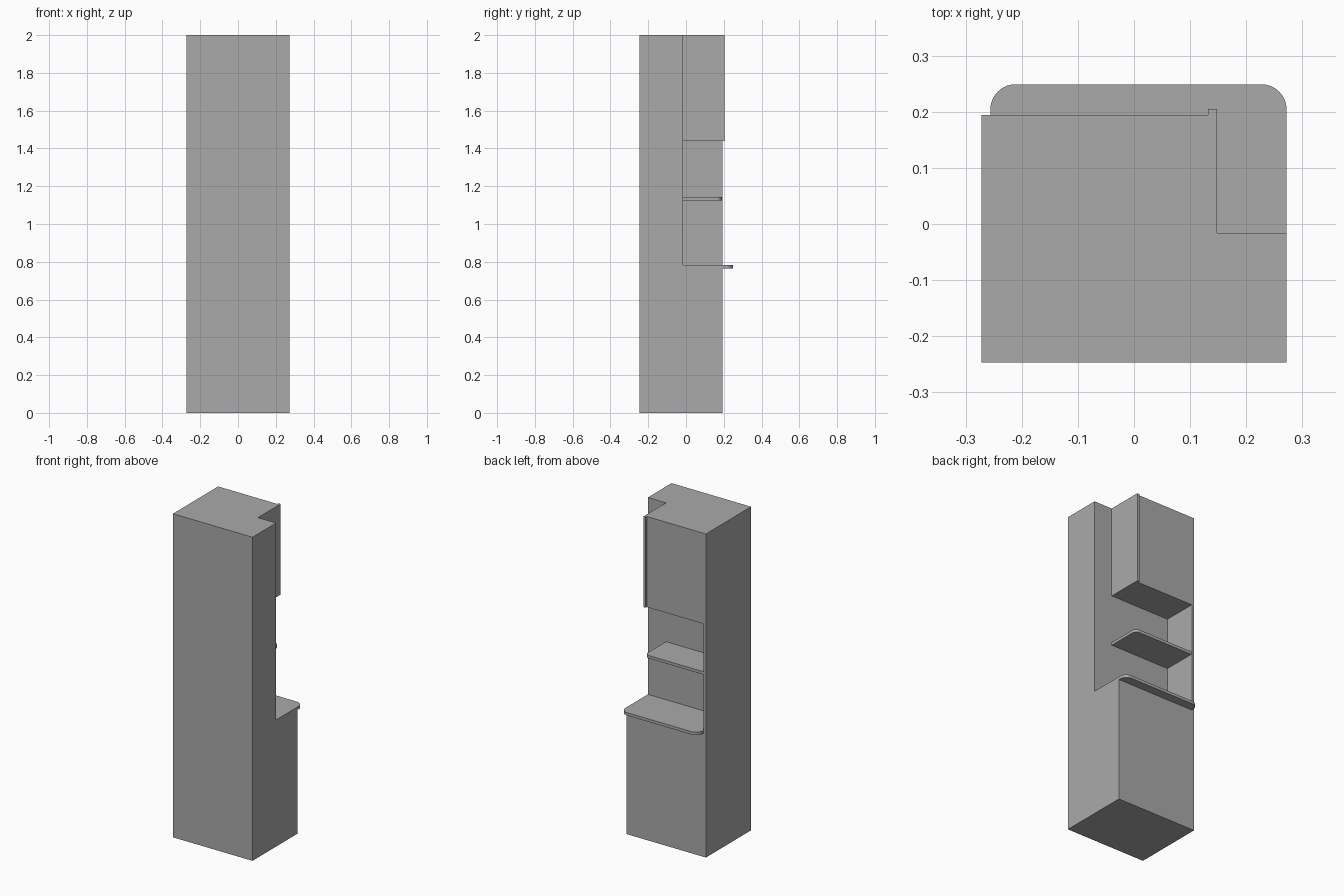
import bpy, bmesh, math

if "Cube" in bpy.data.objects:
    bpy.data.objects.remove(bpy.data.objects["Cube"], do_unlink=True)

# Single painted finish
grey = bpy.data.materials.new("plain_grey")
grey.use_nodes = True
colour = (0.4, 0.4, 0.4, 1)
grey.diffuse_color = colour
grey.node_tree.nodes["Principled BSDF"].inputs["Base Color"].default_value = colour

# Shared levels
LEFT, RIGHT = -0.272, 0.272
FRONT, RECESS, BACK = -0.247, -0.016, 0.194
INNER = -0.256       # inside of the full-height side panel
CAB_SIDE = 0.148     # free end of the wall cabinet and shelf
COUNTER, CAB_BASE, TOP = 0.783, 1.44, 2.0


def slab(name, x, y, z, round_min=0, round_max=0, steps=10):
    """Extruded rectangle with optional rounded back corners."""
    pts = [(x[0], y[0]), (x[1], y[0])]
    for cx, sx, r, start in ((x[1], -1, round_max, 0), (x[0], 1, round_min, 90)):
        if r:
            for i in range(steps + 1):
                a = math.radians(start + 90 * i / steps)
                pts.append((cx + sx * r + r * math.cos(a), y[1] - r + r * math.sin(a)))
        else:
            pts.append((cx, y[1]))
    bm = bmesh.new()
    face = bm.faces.new([bm.verts.new((px, py, z[0])) for px, py in pts])
    new = bmesh.ops.extrude_face_region(bm, geom=[face])["geom"]
    bmesh.ops.translate(bm, vec=(0, 0, z[1] - z[0]),
                        verts=[g for g in new if isinstance(g, bmesh.types.BMVert)])
    bmesh.ops.recalc_face_normals(bm, faces=bm.faces)
    mesh = bpy.data.meshes.new(name)
    bm.to_mesh(mesh)
    bm.free()
    mesh.materials.append(grey)
    obj = bpy.data.objects.new(name, mesh)
    bpy.context.collection.objects.link(obj)
    return obj


def combine(target, other, operation):
    """Apply a boolean and discard the helper."""
    mod = target.modifiers.new(operation, 'BOOLEAN')
    mod.operation, mod.object, mod.solver = operation, other, 'EXACT'
    bpy.context.view_layer.objects.active = target
    bpy.ops.object.modifier_apply(modifier=mod.name)
    bpy.data.objects.remove(other, do_unlink=True)


# Tall cabinet body, with the open niche and upper corner cut away
body = slab("cabinet_body", (LEFT, RIGHT), (FRONT, BACK), (0, TOP))
combine(body, slab("niche_cutter", (INNER, 0.5), (RECESS, 0.5), (COUNTER, CAB_BASE)), 'DIFFERENCE')
combine(body, slab("corner_cutter", (CAB_SIDE, 0.5), (RECESS, 0.5), (1.3, 2.2)), 'DIFFERENCE')

# Overhanging worktop edge with rounded corners
combine(body, slab("worktop", (INNER, RIGHT), (0.1, 0.249), (0.765, COUNTER), 0.045, 0.045), 'UNION')

# Projecting edge of the wall cabinet's end panel
combine(body, slab("end_panel", (0.132, CAB_SIDE), (0.1, 0.205), (CAB_BASE, TOP)), 'UNION')

# Merge leftover coplanar faces
bm = bmesh.new()
bm.from_mesh(body.data)
bmesh.ops.remove_doubles(bm, verts=bm.verts, dist=0.0001)
bmesh.ops.dissolve_limit(bm, angle_limit=math.radians(1), verts=bm.verts, edges=bm.edges)
bm.to_mesh(body.data)
bm.free()

# Niche shelf with one rounded free corner
shelf = slab("niche_shelf", (INNER, CAB_SIDE), (RECESS, 0.19), (1.124, 1.142), 0, 0.03)

# Smooth the rounded corners, keep the edges crisp
for obj in (body, shelf):
    bpy.ops.object.select_all(action='DESELECT')
    obj.select_set(True)
    bpy.context.view_layer.objects.active = obj
    bpy.ops.object.shade_smooth_by_angle(angle=math.radians(30))
